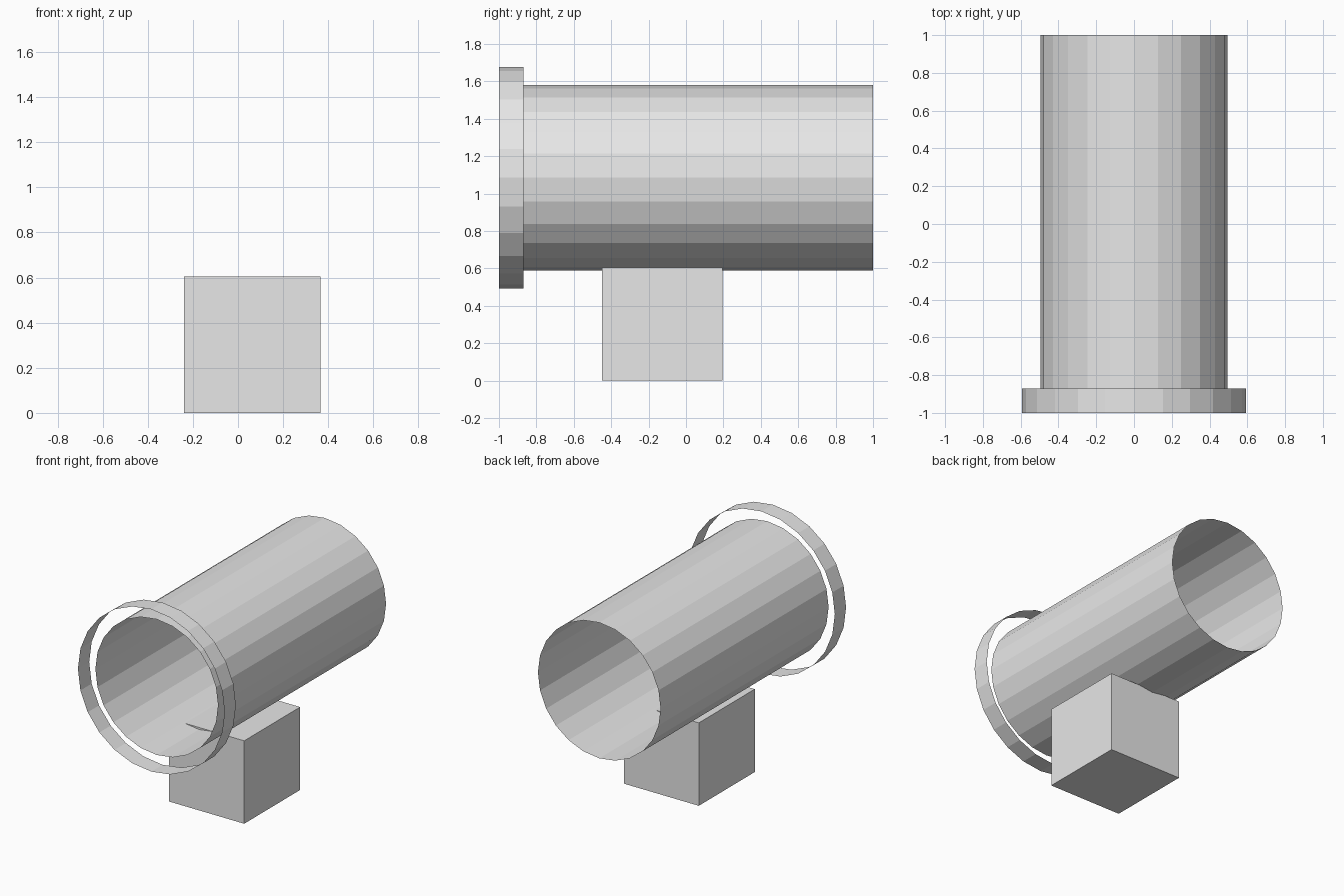
import bpy, bmesh, math

if "Cube" in bpy.data.objects:
    bpy.data.objects.remove(bpy.data.objects["Cube"])

grey = bpy.data.materials.new("light grey")
grey.diffuse_color = (0.8, 0.8, 0.8, 1)
grey.use_nodes = True
grey.node_tree.nodes["Principled BSDF"].inputs["Base Color"].default_value = grey.diffuse_color

AXIS_Z = 1.085   # height of the tube axis
SIDES = 24


def finish(name, bm):
    mesh = bpy.data.meshes.new(name)
    bm.to_mesh(mesh)
    bm.free()
    mesh.materials.append(grey)
    obj = bpy.data.objects.new(name, mesh)
    bpy.context.collection.objects.link(obj)
    return obj


def open_tube(name, radius, y0, y1):
    """Thin open-ended tube lying along y, flat facets facing outwards."""
    bm = bmesh.new()
    loops = []
    for y in (y0, y1):
        loops.append([bm.verts.new((radius * math.sin(2 * math.pi * i / SIDES), y,
                                    AXIS_Z + radius * math.cos(2 * math.pi * i / SIDES)))
                      for i in range(SIDES)])
    a, b = loops
    for i in range(SIDES):
        j = (i + 1) % SIDES
        bm.faces.new((a[i], b[i], b[j], a[j]))
    return finish(name, bm)


def box(name, lo, hi):
    bm = bmesh.new()
    bmesh.ops.create_cube(bm, size=1)
    for v in bm.verts:
        v.co = [(l + h) / 2 + c * (h - l) for c, l, h in zip(v.co, lo, hi)]
    return finish(name, bm)


# Main barrel and the wider loose band around its front end
open_tube("barrel", 0.495, -0.937, 1.0)
open_tube("front_band", 0.592, -1.0, -0.87)

# Block underneath, just touching into the barrel
box("base_block", (-0.24, -0.45, 0.0), (0.365, 0.195, 0.605))
